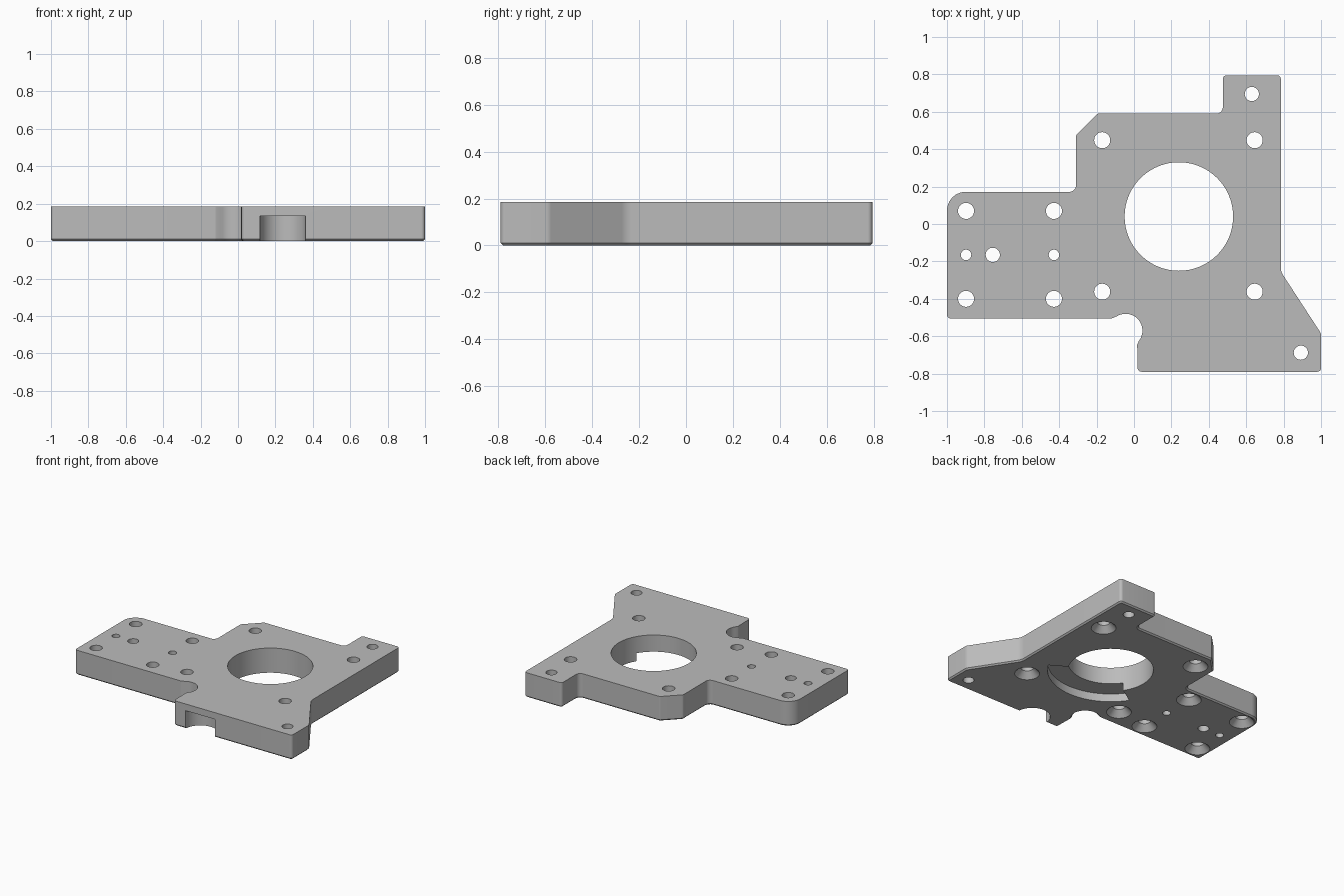
import bpy, bmesh
from math import cos, sin, tan, pi, radians
from mathutils import Vector

if "Cube" in bpy.data.objects:
    bpy.data.objects.remove(bpy.data.objects["Cube"], do_unlink=True)

THICK = 0.185

grey = bpy.data.materials.new("plain grey metal")
grey.use_nodes = True
colour = (0.5, 0.5, 0.5, 1)
grey.diffuse_color = colour
grey.node_tree.nodes["Principled BSDF"].inputs["Base Color"].default_value = colour


def arc(cx, cy, r, start, end, n):
    """Points along a circular arc, angles in degrees."""
    angles = [radians(start + (end - start) * i / n) for i in range(n + 1)]
    return [(cx + r * cos(a), cy + r * sin(a)) for a in angles]


def rounded(corners):
    """Round each (x, y, radius) corner of a closed outline."""
    out = []
    for i, (x, y, r) in enumerate(corners):
        p = Vector((x, y))
        if r == 0:
            out.append((x, y))
            continue
        a = (Vector(corners[i - 1][:2]) - p).normalized()
        b = (Vector(corners[(i + 1) % len(corners)][:2]) - p).normalized()
        half = a.angle(b) / 2
        centre = p + (a + b).normalized() * r / sin(half)
        start = p + a * r / tan(half) - centre
        end = p + b * r / tan(half) - centre
        n = 8
        for k in range(n + 1):
            d = start.lerp(end, k / n).normalized() * r
            out.append(tuple(centre + d))
    return out


def prism(name, points, z0, z1, chamfer=0):
    """Extrude an outline upward, optionally chamfering the lower rim."""
    bm = bmesh.new()
    base = bm.faces.new([bm.verts.new((x, y, z0)) for x, y in points])
    rim = list(base.edges)
    top = bmesh.ops.extrude_face_region(bm, geom=[base], use_keep_orig=True)["geom"]
    bmesh.ops.translate(bm, vec=(0, 0, z1 - z0),
                        verts=[v for v in top if isinstance(v, bmesh.types.BMVert)])
    bmesh.ops.recalc_face_normals(bm, faces=bm.faces)
    if chamfer:
        bmesh.ops.bevel(bm, geom=rim, offset=chamfer, segments=1, affect="EDGES")
    return finish(name, bm)


def lathe(name, x, y, profile, n=32):
    """Closed turned solid from (radius, z) rings."""
    bm = bmesh.new()
    rings = [[bm.verts.new((px, py, z)) for px, py in arc(x, y, r, 0, 360 - 360 / n, n - 1)]
             for r, z in profile]
    for low, high in zip(rings, rings[1:]):
        for i in range(n):
            j = (i + 1) % n
            bm.faces.new((low[i], low[j], high[j], high[i]))
    bm.faces.new(rings[0][::-1])
    bm.faces.new(rings[-1])
    return finish(name, bm)


def finish(name, bm):
    mesh = bpy.data.meshes.new(name)
    bm.to_mesh(mesh)
    bm.free()
    mesh.materials.append(grey)
    obj = bpy.data.objects.new(name, mesh)
    bpy.context.collection.objects.link(obj)
    return obj


# Plate outline, anticlockwise from the foot's front left corner
scallop = [(x, y, 0) for x, y in arc(-0.045, -0.57, 0.09, 122, -38, 20)]
outline = [
    (0.02, -0.79, 0.02), (1, -0.79, 0.02), (1, -0.585, 0.04),
    (0.785, -0.255, 0.08), (0.785, 0.795, 0.02), (0.475, 0.795, 0.02),
    (0.475, 0.59, 0.035), (-0.195, 0.59, 0.02), (-0.31, 0.475, 0.02),
    (-0.31, 0.172, 0.035), (-1, 0.172, 0.1), (-1, -0.505, 0.02),
    (-0.12, -0.505, 0.03)] + scallop + [(0.017, -0.645, 0.01)]
plate = prism("mounting_plate", rounded(outline), 0, THICK, chamfer=0.01)

cutters = []

# Large central bore and the shallow relief beside it on the underside
BX, BY, BR = 0.24, 0.04, 0.29
cutters.append(lathe("bore_cutter", BX, BY, [(BR, -0.1), (BR, 0.3)], 96))
relief = arc(BX, BY, 0.43, -147, -31, 40) + arc(BX, BY, 0.25, -31, -147, 40)
cutters.append(prism("relief_cutter", relief, -0.1, 0.06))

# Half-round pocket in the front edge, closed at the top
cutters.append(lathe("pocket_cutter", 0.24, -0.79, [(0.122, -0.1), (0.122, 0.135)], 64))

# Bolt holes countersunk from below
R, SINK = 0.043, 0.085
sunk = [(x, y) for x in (-0.17, 0.645) for y in (-0.362, 0.448)]
sunk += [(x, y) for x in (-0.898, -0.428) for y in (-0.4, 0.07)]
for x, y in sunk:
    cutters.append(lathe("bolt_cutter", x, y,
                         [(SINK, -0.1), (SINK, 0.0), (R, 0.045), (R, 0.3)]))

# Plain dowel and locating holes
for x, y, r in [(-0.898, -0.165, 0.028), (-0.755, -0.165, 0.038), (-0.428, -0.165, 0.028),
                (0.63, 0.695, 0.038), (0.892, -0.688, 0.038)]:
    cutters.append(lathe("dowel_cutter", x, y, [(r, -0.1), (r, 0.3)]))

# Cut everything, then drop the helpers
bpy.context.view_layer.objects.active = plate
plate.select_set(True)
for cutter in cutters:
    cutter.hide_render = True
    mod = plate.modifiers.new("cut", "BOOLEAN")
    mod.operation = "DIFFERENCE"
    mod.solver = "EXACT"
    mod.object = cutter
    bpy.ops.object.modifier_apply(modifier=mod.name)
    bpy.data.objects.remove(cutter, do_unlink=True)

bpy.ops.object.shade_smooth_by_angle(angle=radians(30))
